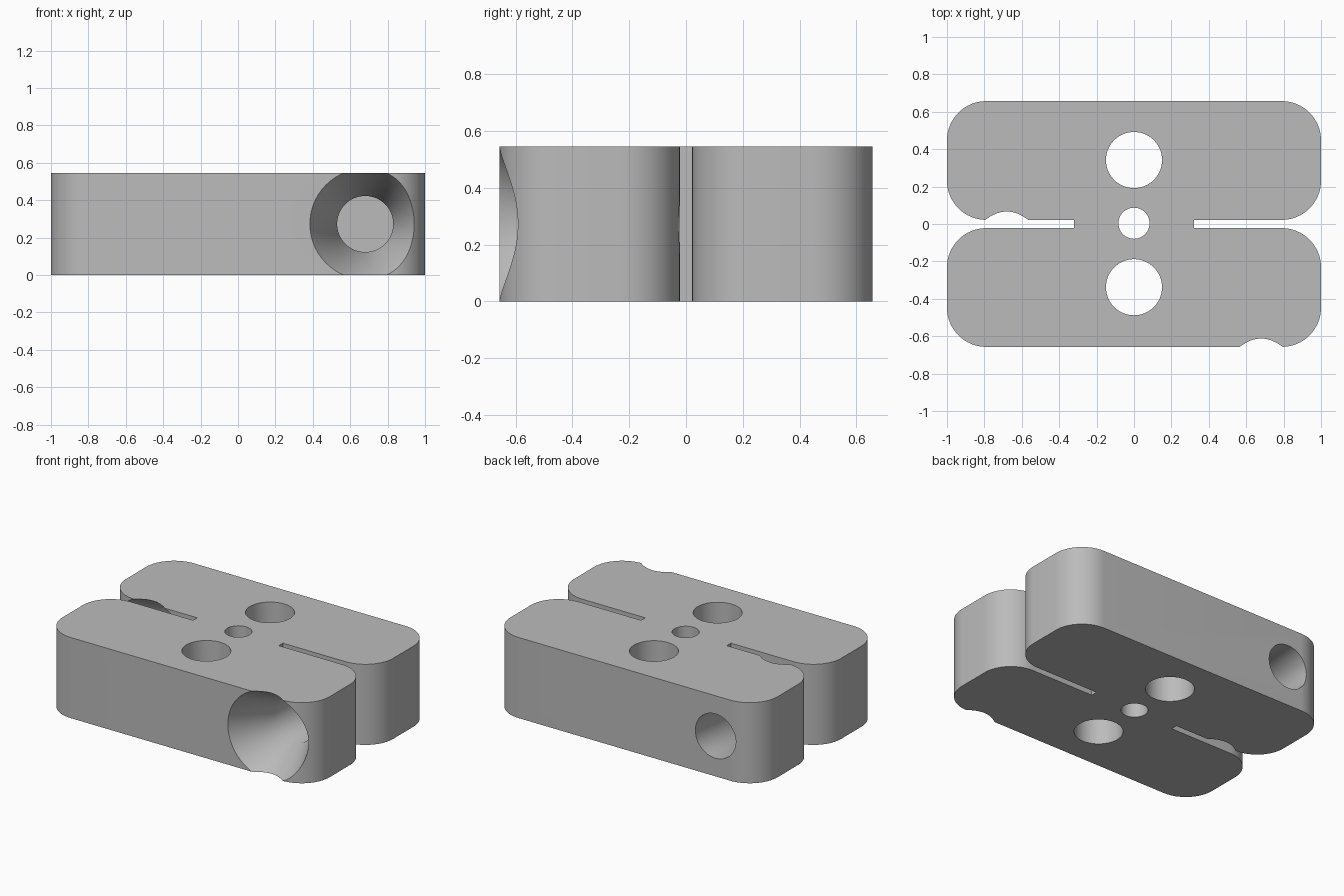
import bpy
import bmesh
from math import pi, cos, sin, radians
from mathutils import Matrix, Vector

if "Cube" in bpy.data.objects:
    bpy.data.objects.remove(bpy.data.objects["Cube"], do_unlink=True)

HEIGHT = 0.545
HALF_Y = 0.657       # half depth of the block
SLOT = 0.022         # half width of the side slots
SLOT_END = 0.32      # where the slots stop
CORNER = 0.21        # rounding of the lobes
DRILL_X = 0.68
DRILL_R = 0.15
SINK_R = 0.296
SINK_DEPTH = 0.28

grey = bpy.data.materials.new("plain grey")
grey.use_nodes = True
grey.diffuse_color = (0.5, 0.5, 0.5, 1)
grey.node_tree.nodes["Principled BSDF"].inputs["Base Color"].default_value = (0.5, 0.5, 0.5, 1)


def make_object(name, bm):
    bmesh.ops.recalc_face_normals(bm, faces=bm.faces)
    mesh = bpy.data.meshes.new(name)
    bm.to_mesh(mesh)
    bm.free()
    mesh.materials.append(grey)
    obj = bpy.data.objects.new(name, mesh)
    bpy.context.collection.objects.link(obj)
    return obj


def arc(cx, cy, start, steps=16):
    return [(cx + CORNER * cos(start + pi / 2 * i / steps),
             cy + CORNER * sin(start + pi / 2 * i / steps)) for i in range(steps + 1)]


def vertical_cutter(name, y, radius):
    bm = bmesh.new()
    bmesh.ops.create_cone(bm, cap_ends=True, segments=64, radius1=radius, radius2=radius,
                          depth=HEIGHT * 2, matrix=Matrix.Translation((0, y, HEIGHT / 2)))
    return make_object(name, bm)


def countersunk_cutter(name, x, face_y, end_y):
    # Stepped drill shape spun around the y direction
    lead = 0.01
    slope = (SINK_R - DRILL_R) / SINK_DEPTH
    profile = [(0, face_y - lead), (SINK_R + slope * lead, face_y - lead),
               (DRILL_R, face_y + SINK_DEPTH), (DRILL_R, end_y), (0, end_y)]
    bm = bmesh.new()
    verts = [bm.verts.new((x + r, y, HEIGHT / 2)) for r, y in profile]
    edges = [bm.edges.new(pair) for pair in zip(verts, verts[1:])]
    bmesh.ops.spin(bm, geom=verts + edges, cent=(x, 0, HEIGHT / 2), axis=(0, 1, 0),
                   angle=2 * pi, steps=64)
    bmesh.ops.remove_doubles(bm, verts=bm.verts, dist=0.0001)
    return make_object(name, bm)


# Block outline: one quarter, mirrored around to a closed loop
quarter = ([(SLOT_END, SLOT)] + arc(1 - CORNER, SLOT + CORNER, -pi / 2)
           + arc(1 - CORNER, HALF_Y - CORNER, 0))
half = quarter + [(-x, y) for x, y in reversed(quarter)]
outline = half + [(-x, -y) for x, y in half]

bm = bmesh.new()
base = bm.faces.new([bm.verts.new((x, y, 0)) for x, y in outline])
raised = bmesh.ops.extrude_face_region(bm, geom=[base])["geom"]
bmesh.ops.translate(bm, vec=Vector((0, 0, HEIGHT)),
                    verts=[v for v in raised if isinstance(v, bmesh.types.BMVert)])
block = make_object("slotted_block", bm)

# Vertical through holes and the two countersunk cross holes
cutters = [
    vertical_cutter("centre_hole", 0.004, 0.083),
    vertical_cutter("back_hole", 0.342, 0.15),
    vertical_cutter("front_hole", -0.338, 0.15),
    countersunk_cutter("front_cross_hole", DRILL_X, -HALF_Y, 0),
    countersunk_cutter("back_cross_hole", -DRILL_X, SLOT, HALF_Y + 0.1),
]

bpy.ops.object.select_all(action='DESELECT')
block.select_set(True)
bpy.context.view_layer.objects.active = block
for cutter in cutters:
    cutter.hide_render = True
    mod = block.modifiers.new(cutter.name, 'BOOLEAN')
    mod.operation = 'DIFFERENCE'
    mod.solver = 'EXACT'
    mod.object = cutter
    bpy.ops.object.modifier_apply(modifier=mod.name)
for cutter in cutters:
    bpy.data.objects.remove(cutter, do_unlink=True)

bpy.ops.object.shade_smooth_by_angle(angle=radians(30))
